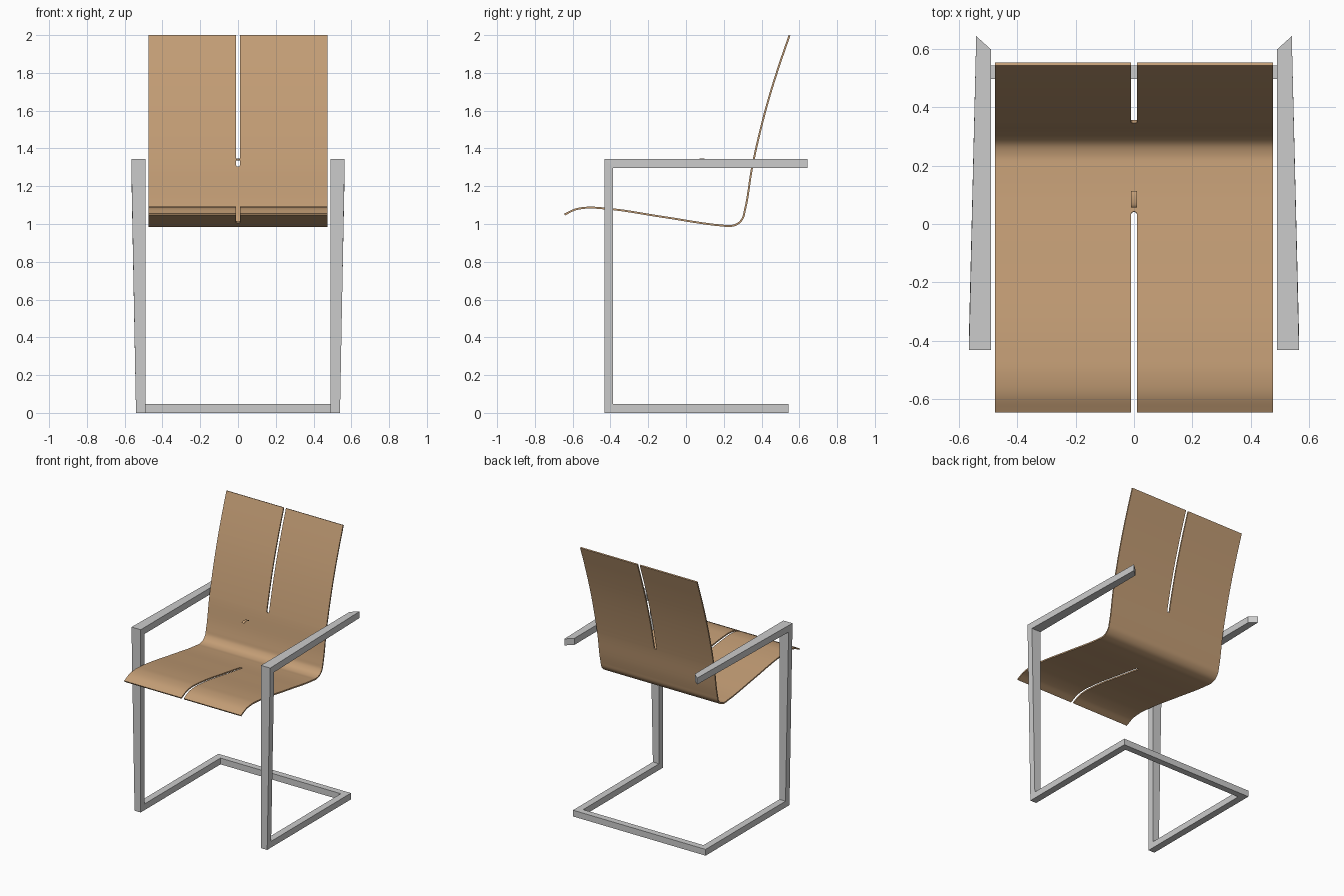
import bpy, bmesh, math
from mathutils import Vector

if "Cube" in bpy.data.objects:
    bpy.data.objects.remove(bpy.data.objects["Cube"])


def make_object(name, bm, mat=None):
    bmesh.ops.recalc_face_normals(bm, faces=bm.faces)
    mesh = bpy.data.meshes.new(name)
    bm.to_mesh(mesh)
    bm.free()
    ob = bpy.data.objects.new(name, mesh)
    bpy.context.collection.objects.link(ob)
    if mat:
        mesh.materials.append(mat)
    return ob


def solidify_smooth(ob, thickness):
    mod = ob.modifiers.new("thickness", 'SOLIDIFY')
    mod.thickness = thickness
    mod.offset = 0
    bpy.ops.object.select_all(action='DESELECT')
    bpy.context.view_layer.objects.active = ob
    ob.select_set(True)
    bpy.ops.object.modifier_apply(modifier=mod.name)
    bpy.ops.object.shade_smooth_by_angle(angle=math.radians(35))


def spline(pts, n=6):
    """Centripetal-style smooth curve through the points."""
    p = [Vector(q) for q in pts]
    p = [2 * p[0] - p[1]] + p + [2 * p[-1] - p[-2]]
    out = []
    for i in range(1, len(p) - 2):
        a, b, c, d = p[i - 1:i + 3]
        la, lb, lc = (b - a).length, (c - b).length, (d - c).length
        m1 = ((b - a) * lb / la + (c - b) * la / lb) / (la + lb) * lb
        m2 = ((c - b) * lc / lb + (d - c) * lb / lc) / (lb + lc) * lb
        for k in range(n):
            t = k / n
            out.append(b * (2*t**3 - 3*t*t + 1) + m1 * (t**3 - 2*t*t + t)
                       + c * (3*t*t - 2*t**3) + m2 * (t**3 - t*t))
    return out + [p[-2]]


def insert_row(path, axis, value):
    """Add a point where the rising coordinate reaches the value."""
    for i in range(len(path) - 1):
        a, b = path[i], path[i + 1]
        if a[axis] < value - 1e-6 and b[axis] > value + 1e-6:
            path.insert(i + 1, a.lerp(b, (value - a[axis]) / (b[axis] - a[axis])))
            return


wood = bpy.data.materials.new("wood")
wood.diffuse_color = (0.55, 0.34, 0.18, 1)
wood.use_nodes = True
wood.node_tree.nodes["Principled BSDF"].inputs["Base Color"].default_value = wood.diffuse_color

# Seat shell: one bent sheet with a round-ended slot in the seat and in the back
HALF, R, SEAT_END, BACK_END = 0.475, 0.01, 0.042, 1.302
path = spline([(-0.643, 1.05), (-0.585, 1.077), (-0.515, 1.087), (-0.44, 1.083),
               (-0.1, 1.034), (0.19, 0.992), (0.235, 0.989), (0.275, 1.002),
               (0.3, 1.03), (0.311, 1.07), (0.35, 1.3), (0.385, 1.46),
               (0.44, 1.67), (0.49, 1.83), (0.548, 1.999)])
for k in range(6):
    step = R * (1 - math.cos(k / 5 * math.pi / 2))
    insert_row(path, 0, SEAT_END - step)
    insert_row(path, 1, BACK_END + step)


def slot_half_width(p):
    depth = max(SEAT_END - p.x if p.y < 1.2 else p.y - BACK_END, 0)
    return R if depth >= R else math.sqrt(max(R * R - (R - depth)**2, 0))


bm = bmesh.new()
for s in (-1, 1):
    rows = [[bm.verts.new((s * x, p.x, p.y)) for x in (slot_half_width(p), HALF)]
            for p in path]
    for a, b in zip(rows, rows[1:]):
        bm.faces.new((a[0], a[1], b[1], b[0]) if s > 0 else (a[1], a[0], b[0], b[1]))
bmesh.ops.remove_doubles(bm, verts=bm.verts, dist=1e-4)
solidify_smooth(make_object("seat_shell", bm, wood), 0.01)

# Small loose curved sliver above the seat
bm = bmesh.new()
rows = []
for k in range(9):
    a = math.pi * k / 8
    rows.append([bm.verts.new((x, 0.085 - 0.027 * math.cos(a), 1.337 + 0.008 * math.sin(a)))
                 for x in (-R, R)])
for a, b in zip(rows, rows[1:]):
    bm.faces.new((a[0], a[1], b[1], b[0]))
solidify_smooth(make_object("curved_sliver", bm, wood), 0.003)

# Cantilever frame: one square bar swept arm, leg, base, rear bar and back up
# each ring: outer x, outer y, inner y, outer z, inner z (y at inner side last)
XI = 0.49
right = [
    [(0.54, 0.643, 1.345), (0.54, 0.643, 1.297), (XI, 0.598, 1.297), (XI, 0.598, 1.345)],
    [(0.565, -0.432, 1.345), (0.565, -0.386, 1.297), (XI, -0.386, 1.297), (XI, -0.432, 1.345)],
    [(0.54, -0.432, 0), (0.54, -0.386, 0.046), (XI, -0.386, 0.046), (XI, -0.432, 0)],
    [(0.54, 0.543, 0), (0.54, 0.543, 0.046), (XI, 0.496, 0.046), (XI, 0.496, 0)],
]
left = [[(-x, y, z) for x, y, z in ring] for ring in reversed(right)]
bm = bmesh.new()
rings = [[bm.verts.new(v) for v in ring] for ring in right + left]
for a, b in zip(rings, rings[1:]):
    for i in range(4):
        j = (i + 1) % 4
        bm.faces.new((a[i], a[j], b[j], b[i]))
bm.faces.new(rings[0])
bm.faces.new(rings[-1])
make_object("cantilever_frame", bm)
